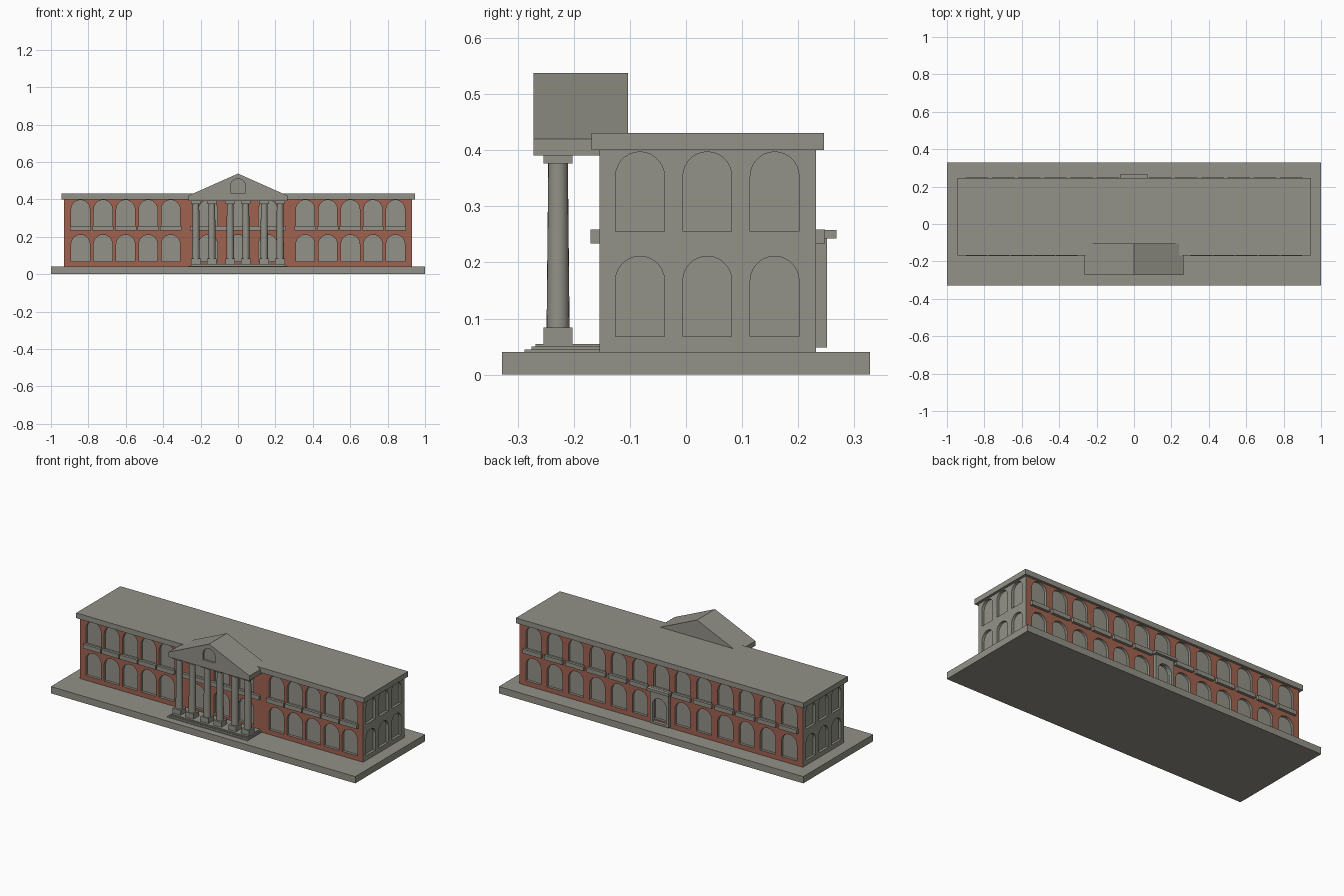
import bpy, bmesh, math
from mathutils import Matrix, Vector

if "Cube" in bpy.data.objects:
    bpy.data.objects.remove(bpy.data.objects["Cube"])


def material(name, rgb):
    m = bpy.data.materials.new(name)
    m.diffuse_color = (*rgb, 1)
    m.use_nodes = True
    m.node_tree.nodes["Principled BSDF"].inputs["Base Color"].default_value = m.diffuse_color
    return m


STONE = material("grey_stone", (0.287, 0.284, 0.246))
BRICK = material("red_brick", (0.352, 0.122, 0.080))


def add(name, mesh, *mats):
    for m in mats or (STONE,):
        mesh.materials.append(m)
    ob = bpy.data.objects.new(name, mesh)
    bpy.context.collection.objects.link(ob)
    return ob


def box(name, x0, x1, y0, y1, z0, z1):
    bm = bmesh.new()
    mat = Matrix.Translation(((x0 + x1) / 2, (y0 + y1) / 2, (z0 + z1) / 2)) @ \
        Matrix.Diagonal((x1 - x0, y1 - y0, z1 - z0, 1))
    bmesh.ops.create_cube(bm, size=1, matrix=mat)
    me = bpy.data.meshes.new(name)
    bm.to_mesh(me)
    bm.free()
    return add(name, me)


def rect(a, b, z0, z1):
    return [(a, z0), (b, z0), (b, z1), (a, z1)]


def arch(c, w, z0, z1, n=14):
    """Outline of a round-topped opening."""
    r = w / 2
    top = [(c + r * math.cos(math.pi * i / n), z1 - r + r * math.sin(math.pi * i / n))
           for i in range(n + 1)]
    return [(c - r, z0), (c + r, z0)] + top


def plate(name, loops, lo, hi, along="x", mats=()):
    """Upright slab with openings, from lo to hi on the axis across it."""
    cu = bpy.data.curves.new(name, 'CURVE')
    cu.dimensions, cu.fill_mode, cu.extrude = '2D', 'BOTH', (hi - lo) / 2
    for pts in loops:
        s = cu.splines.new('POLY')
        s.points.add(len(pts) - 1)
        for p, (u, v) in zip(s.points, pts):
            p.co = (u, v, 0, 1)
        s.use_cyclic_u = True
    tmp = bpy.data.objects.new(name + "_outline", cu)
    me = bpy.data.meshes.new_from_object(tmp)
    bpy.data.objects.remove(tmp)
    mid = (lo + hi) / 2
    turn = Matrix.Rotation(math.pi / 2, 4, 'X')
    if along == "x":
        me.transform(Matrix.Translation((0, mid, 0)) @ turn)
    else:
        me.transform(Matrix.Translation((mid, 0, 0)) @ Matrix.Rotation(math.pi / 2, 4, 'Z') @ turn)
    bm = bmesh.new()
    bm.from_mesh(me)
    bmesh.ops.remove_doubles(bm, verts=bm.verts, dist=1e-5)
    bmesh.ops.recalc_face_normals(bm, faces=bm.faces)
    bm.to_mesh(me)
    bm.free()
    me.materials.clear()
    ob = add(name, me, *mats)
    for p in me.polygons:
        p.use_smooth = False
        # brick only on the outward faces, stone on reveals and ends
        p.material_index = 1 if len(mats) > 1 and abs(p.normal.y) > 0.9 else 0
    return ob


X, Y0, Y1, D = 0.93, -0.154, 0.232, 0.015
ROWS = ((0.068, 0.211), (0.255, 0.397))

# Ground slab, inner core (seen as window panes) and flat roof
box("ground_slab", -1, 1, -0.328, 0.328, 0, 0.04)
box("building_core", -X + D, X - D, Y0 + D, Y1 - D, 0.04, 0.40)
box("flat_roof", -0.945, 0.945, -0.168, 0.246, 0.40, 0.431)

# Walls with arched openings
wing = [0.36 + 0.1205 * i for i in range(5)]
front = [-c for c in wing] + [-0.16, 0, 0.16] + wing
back = [0.14 * i for i in range(-6, 7)]
for name, centres, lo in (("front_wall", front, Y0), ("back_wall", back, Y1 - D)):
    holes = [arch(c, 0.1, *r) for c in centres for r in ROWS]
    plate(name, [rect(-X, X, 0.04, 0.40)] + holes, lo, lo + D, mats=(STONE, BRICK))
sides = [arch(c, 0.087, *r) for c in (-0.082, 0.038, 0.158) for r in ROWS]
for name, lo in (("left_wall", -X), ("right_wall", X - D)):
    plate(name, [rect(Y0 + D, Y1 - D, 0.04, 0.40)] + sides, lo, lo + D, along="y")

# Sills under the upper windows
for c in front:
    if abs(c) > 0.3:
        box("front_sill", c - 0.057, c + 0.057, Y0 - 0.016, Y0, 0.234, 0.259)
box("portico_sill", -0.257, 0.257, Y0 - 0.016, Y0, 0.234, 0.259)
for c in back:
    box("back_sill", c - 0.06, c + 0.06, Y1, Y1 + 0.016, 0.234, 0.259)

# Back door surround and canopy
plate("back_door_surround", [rect(-0.062, 0.062, 0.048, 0.243), arch(0, 0.09, 0.06, 0.205)],
      Y1, Y1 + 0.019)
box("back_door_canopy", -0.072, 0.072, Y1, 0.268, 0.243, 0.258)

# Portico steps
for i, (w, y) in enumerate(((0.264, -0.288), (0.257, -0.275), (0.25, -0.268))):
    box("portico_step", -w, w, y, Y0, 0.04 + 0.005 * i, 0.045 + 0.005 * i)

# Columns
CY = -0.228
for c in (-0.225, -0.14, -0.042, 0.042, 0.14, 0.225):
    box("column_base", c - 0.026, c + 0.026, CY - 0.026, CY + 0.026, 0.055, 0.084)
    box("column_capital", c - 0.026, c + 0.026, CY - 0.026, CY + 0.026, 0.376, 0.391)
    bm = bmesh.new()
    bmesh.ops.create_cone(bm, cap_ends=True, segments=20, radius1=0.0205, radius2=0.0175,
                          depth=0.292, matrix=Matrix.Translation((c, CY, 0.23)))
    me = bpy.data.meshes.new("column_shaft")
    for f in bm.faces:
        f.smooth = len(f.verts) == 4
    for e in bm.edges:
        e.smooth = all(f.smooth for f in e.link_faces)
    bm.to_mesh(me)
    bm.free()
    add("column_shaft", me)

# Entablature and gable with an arched niche
box("entablature", -0.265, 0.265, -0.272, Y0, 0.391, 0.42)
gable = [(-0.265, 0.42), (0.265, 0.42), (0, 0.538)]
plate("gable_front", [gable, arch(0, 0.08, 0.435, 0.51)], -0.272, -0.260)
plate("gable_roof", [gable], -0.260, -0.103)
